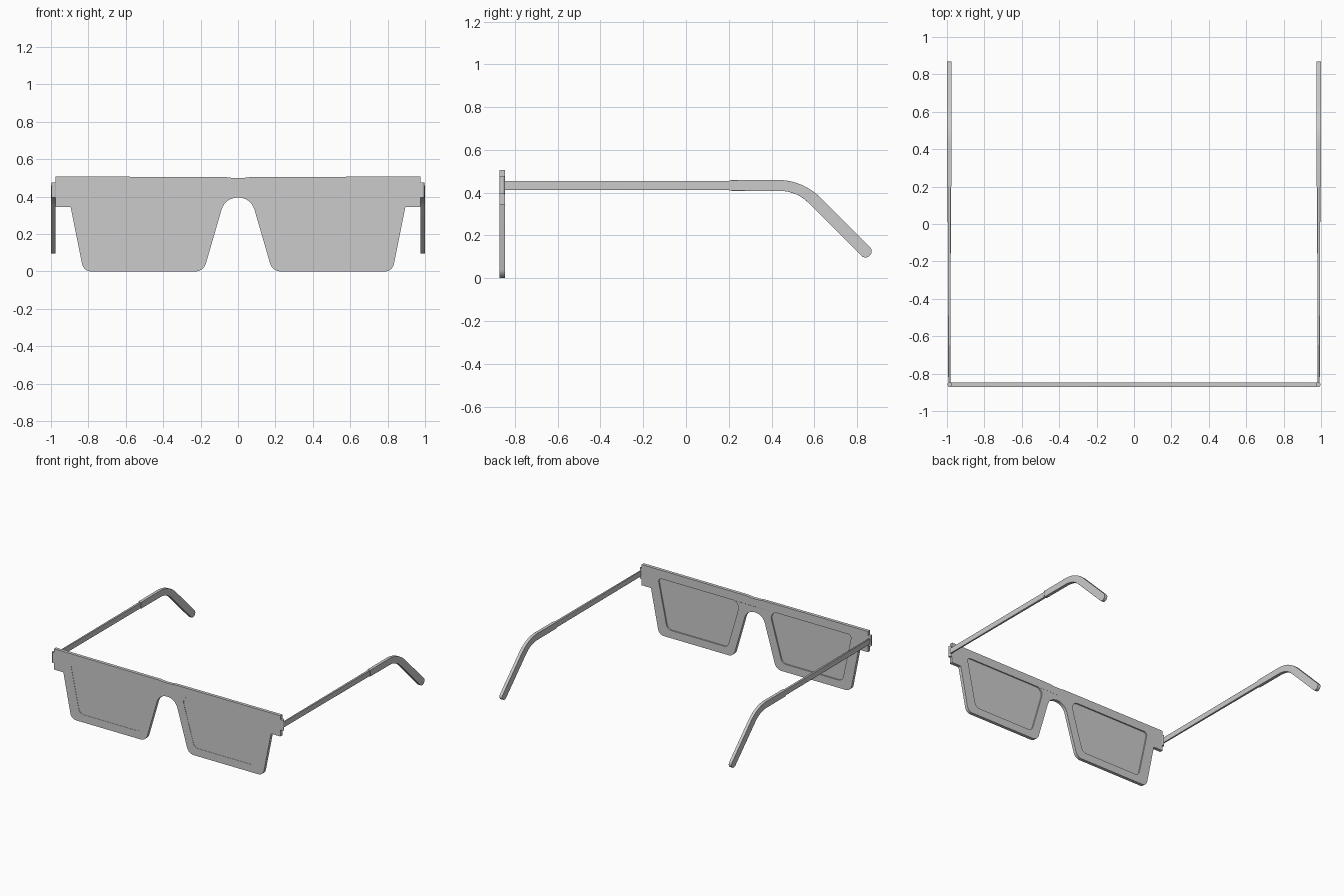
import bpy, bmesh, math
from mathutils import Vector, Matrix

if "Cube" in bpy.data.objects:
    bpy.data.objects.remove(bpy.data.objects["Cube"])

FRONT = Matrix(((1, 0, 0), (0, 0, -1), (0, 1, 0)))   # outline (x, z), depth along y
SIDE = Matrix(((0, 0, 1), (1, 0, 0), (0, 1, 0)))     # outline (y, z), depth along x


def rounded(points, steps=8):
    """Turn (u, v, radius) corners into a polygon with filleted corners."""
    out = []
    n = len(points)
    for i, (u, v, r) in enumerate(points):
        p = Vector((u, v))
        if r == 0:
            out.append(p)
            continue
        a = (Vector(points[i - 1][:2]) - p).normalized()
        b = (Vector(points[(i + 1) % n][:2]) - p).normalized()
        half = a.angle(b) / 2
        centre = p + (a + b).normalized() * (r / math.sin(half))
        start = p + a * (r / math.tan(half)) - centre
        end = p + b * (r / math.tan(half)) - centre
        sweep = start.angle_signed(end)
        for k in range(steps + 1):
            out.append(centre + Matrix.Rotation(-sweep * k / steps, 2) @ start)
    return out


def finish(obj, mirror, bevel):
    if bevel:
        m = obj.modifiers.new("soft_edges", 'BEVEL')
        m.width, m.segments = bevel, 2
        m.limit_method, m.angle_limit = 'ANGLE', math.radians(40)
    if mirror:
        m = obj.modifiers.new("mirror", 'MIRROR')
        m.use_mirror_merge = False
    bpy.context.view_layer.objects.active = obj
    obj.select_set(True)
    bpy.ops.object.shade_smooth_by_angle(angle=math.radians(30))
    obj.select_set(False)


def plate(name, loops, axes, depth, centre, mirror=False, bevel=0.0):
    """Extrude filled outlines (inner loops become holes)."""
    curve = bpy.data.curves.new(name + "_outline", 'CURVE')
    curve.dimensions, curve.fill_mode = '2D', 'BOTH'
    curve.extrude = depth / 2
    for loop in loops:
        s = curve.splines.new('POLY')
        s.points.add(len(loop) - 1)
        for pt, co in zip(s.points, loop):
            pt.co = (co.x, co.y, 0, 1)
        s.use_cyclic_u = True
    tmp = bpy.data.objects.new(name + "_tmp", curve)
    bpy.context.collection.objects.link(tmp)
    mesh = bpy.data.meshes.new_from_object(
        tmp.evaluated_get(bpy.context.evaluated_depsgraph_get()))
    bpy.data.objects.remove(tmp)
    mesh.transform(Matrix.Translation(centre) @ axes.to_4x4())
    bm = bmesh.new()
    bm.from_mesh(mesh)
    bmesh.ops.remove_doubles(bm, verts=bm.verts, dist=1e-5)
    bmesh.ops.recalc_face_normals(bm, faces=bm.faces)
    bm.to_mesh(mesh)
    bm.free()
    obj = bpy.data.objects.new(name, mesh)
    bpy.context.collection.objects.link(obj)
    finish(obj, mirror, bevel)
    return obj


def flip(points):
    return [(-u, v, r) for u, v, r in reversed(points)]


# Front frame with two lens openings
half = [(0.07, 0.505, 0), (0.975, 0.507, 0), (0.975, 0.345, 0), (0.895, 0.345, 0),
        (0.826, 0.0, 0.05), (0.184, 0.0, 0.06), (0.069, 0.395, 0.088)]
opening = [(0.835, 0.44, 0.025), (0.755, 0.06, 0.045),
           (0.235, 0.06, 0.045), (0.125, 0.44, 0.05)]
outline = [(0.03, 0.5, 0)] + half
plate("front_frame",
      [rounded(outline + flip(outline)), rounded(opening), rounded(flip(opening))],
      FRONT, 0.025, (0, -0.8595, 0), bevel=0.0015)

# Lenses, set almost flush at the front and recessed at the back
plate("lenses", [rounded(opening)], FRONT, 0.013, (0, -0.8635, 0), mirror=True)

# Hinge barrels at the frame ends
bm = bmesh.new()
bmesh.ops.create_cone(bm, cap_ends=True, segments=24, radius1=0.013, radius2=0.013,
                      depth=0.082, matrix=Matrix.Translation((0.984, -0.859, 0.435)))
mesh = bpy.data.meshes.new("hinges")
bm.to_mesh(mesh)
bm.free()
hinge = bpy.data.objects.new("hinges", mesh)
bpy.context.collection.objects.link(hinge)
finish(hinge, True, 0.0)

# Straight temple arms, slightly thinner toward the hinge
bm = bmesh.new()
bmesh.ops.create_cube(bm, size=1)
for v in bm.verts:
    front = v.co.y < 0
    v.co = (0.9875 + v.co.x * (0.011 if front else 0.018),
            -0.855 if front else 0.23, 0.4335 + v.co.z * 0.043)
mesh = bpy.data.meshes.new("temple_arms")
bm.to_mesh(mesh)
bm.free()
arm = bpy.data.objects.new("temple_arms", mesh)
bpy.context.collection.objects.link(arm)
finish(arm, True, 0.002)

# Bent ear tips sleeved over the arms
tip = [(0.2, 0.458, 0), (0.545, 0.46, 0.28), (0.8795, 0.1255, 0.0275),
       (0.8395, 0.0855, 0.0275), (0.517, 0.408, 0.19), (0.2, 0.409, 0)]
plate("ear_tips", [rounded(tip, 10)], SIDE, 0.024, (0.988, 0, 0), mirror=True, bevel=0.004)
